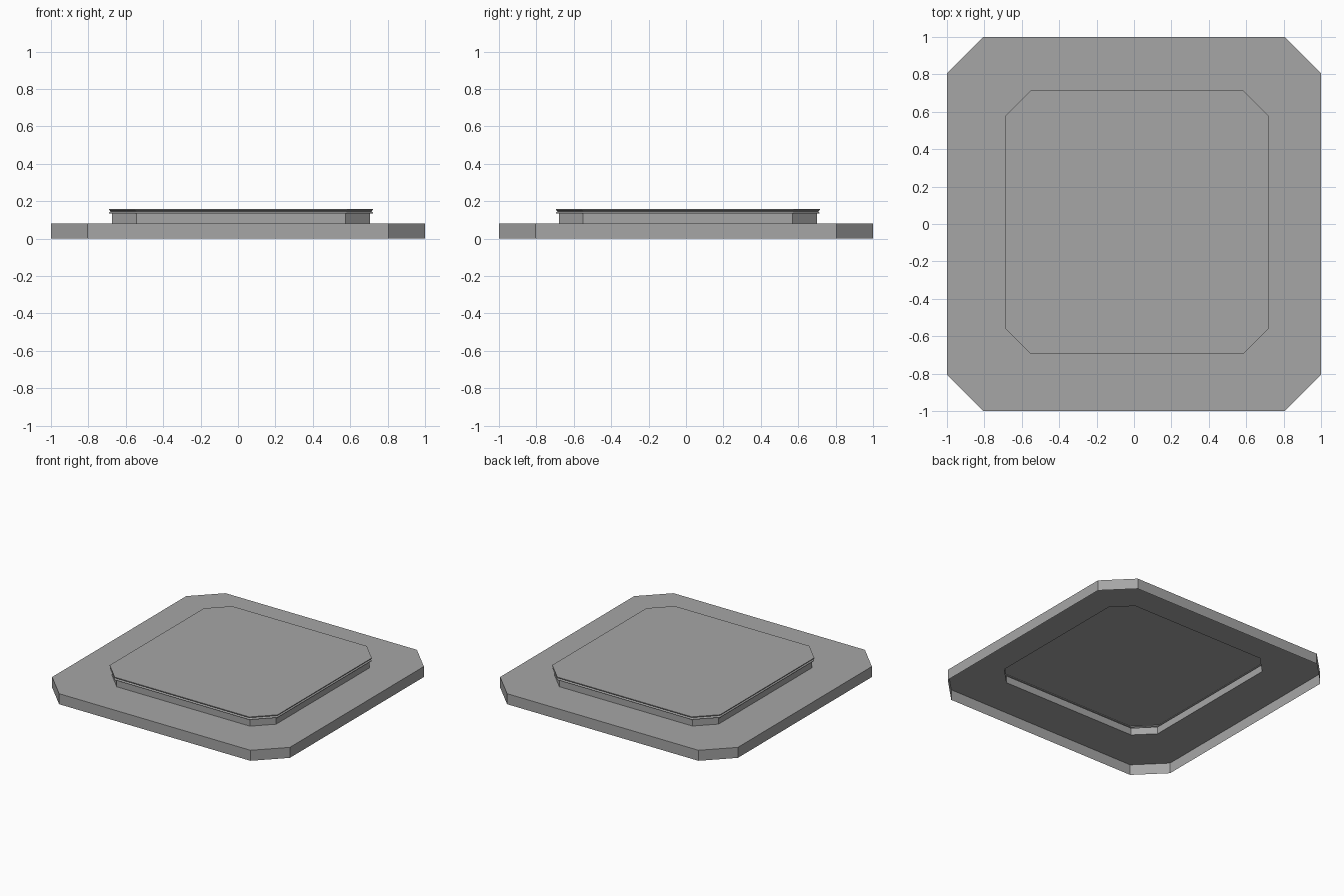
import bpy
import bmesh

cube = bpy.data.objects.get("Cube")
if cube:
    bpy.data.objects.remove(cube, do_unlink=True)

GREY = (0.38, 0.38, 0.38, 1.0)
grey = bpy.data.materials.new("plain grey")
grey.use_nodes = True
grey.diffuse_color = GREY
grey.node_tree.nodes["Principled BSDF"].inputs["Base Color"].default_value = GREY


def octagon(bm, half, chamfer, z, centre=(0.0, 0.0)):
    """Square ring with clipped corners, counter-clockwise from above."""
    h, k = half, half - chamfer
    corners = [(h, -k), (h, k), (k, h), (-k, h), (-h, k), (-h, -k), (-k, -h), (k, -h)]
    return [bm.verts.new((x + centre[0], y + centre[1], z)) for x, y in corners]


def shell(name, sections, capped=False):
    """Join a stack of rings into an open-bottomed shell."""
    bm = bmesh.new()
    rings = [octagon(bm, *section) for section in sections]
    for low, high in zip(rings, rings[1:]):
        for i in range(len(low)):
            j = (i + 1) % len(low)
            bm.faces.new((low[i], low[j], high[j], high[i]))
    if capped:
        bm.faces.new(rings[-1])
    mesh = bpy.data.meshes.new(name)
    bm.to_mesh(mesh)
    bm.free()
    mesh.materials.append(grey)
    obj = bpy.data.objects.new(name, mesh)
    bpy.context.collection.objects.link(obj)
    return obj


# Raised part sits slightly off centre
OFFSET = (0.016, 0.01)
neck_foot = (0.69, 0.13, 0.08, OFFSET)
neck_top = (0.69, 0.13, 0.134, OFFSET)

# Base plate: outer wall, then flat top with an opening under the raised part
shell("base_plate", [(1.0, 0.195, 0.0), (1.0, 0.195, 0.08), neck_foot])

# Hollow neck
shell("neck", [neck_foot, neck_top])

# Lid: overhanging lip with a shallow groove around its edge
shell("lid", [
    neck_top,
    (0.705, 0.14, 0.134, OFFSET),
    (0.705, 0.14, 0.138, OFFSET),
    (0.697, 0.138, 0.146, OFFSET),
    (0.706, 0.14, 0.153, OFFSET),
    (0.706, 0.14, 0.158, OFFSET),
], capped=True)
